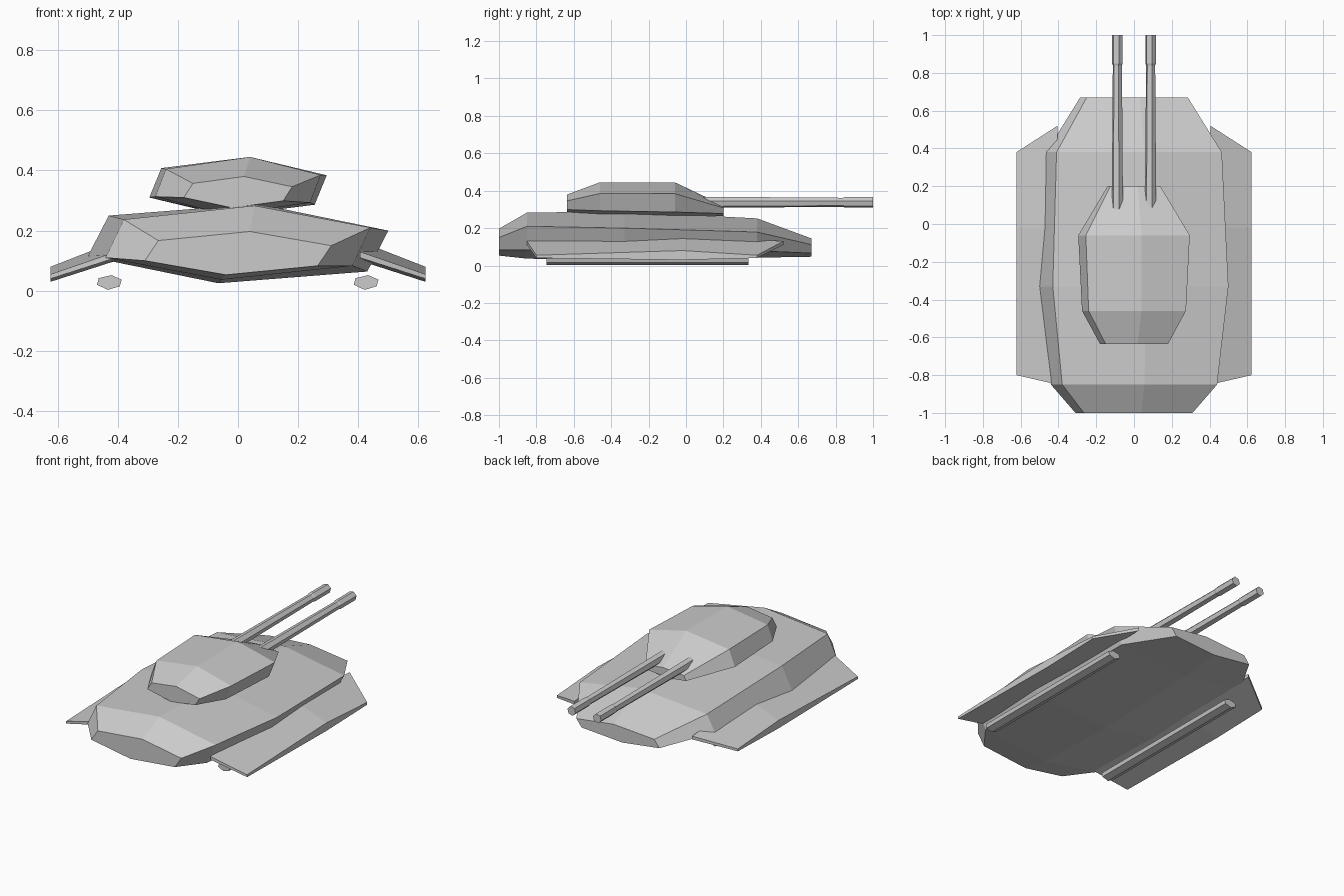
import bpy
import bmesh
import math

cube = bpy.data.objects.get("Cube")
if cube:
    bpy.data.objects.remove(cube, do_unlink=True)

grey = bpy.data.materials.new("plain grey")
grey.use_nodes = True
COLOUR = (0.6, 0.6, 0.6, 1)
grey.diffuse_color = COLOUR
grey.node_tree.nodes["Principled BSDF"].inputs["Base Color"].default_value = COLOUR


def loft(name, rings):
    """Join rings of points into a closed, flat-faced body."""
    bm = bmesh.new()
    loops = [[bm.verts.new(p) for p in ring] for ring in rings]
    n = len(loops[0])
    for a, b in zip(loops, loops[1:]):
        for i in range(n):
            j = (i + 1) % n
            bm.faces.new((a[i], a[j], b[j], b[i]))
    bm.faces.new(loops[0])
    bm.faces.new(loops[-1])
    bmesh.ops.recalc_face_normals(bm, faces=bm.faces)
    mesh = bpy.data.meshes.new(name)
    bm.to_mesh(mesh)
    bm.free()
    mesh.materials.append(grey)
    obj = bpy.data.objects.new(name, mesh)
    bpy.context.collection.objects.link(obj)
    return obj


def skewed_ring(y, mid, *half):
    """Six-sided section: three points and their opposites through the middle."""
    pts = list(half) + [(-x, 2 * mid - z) for x, z in half]
    return [(x, y, z) for x, z in pts]


def hexagon(x, y, z, r):
    angles = [math.radians(60 * i + 15) for i in range(6)]
    return [(x + r * math.cos(a), y, z + r * math.sin(a)) for a in angles]


# Hull: lower left edge, upper left edge and top ridge at each station
loft("hull", [
    skewed_ring(-1.00, 0.125, (-0.31, 0.10), (-0.265, 0.167), (0.04, 0.197)),
    skewed_ring(-0.85, 0.16, (-0.44, 0.11), (-0.38, 0.237), (0.055, 0.283)),
    skewed_ring(-0.33, 0.157, (-0.50, 0.114), (-0.43, 0.25), (0.065, 0.289)),
    skewed_ring(0.38, 0.147, (-0.465, 0.115), (-0.41, 0.215), (0.055, 0.252)),
    skewed_ring(0.67, 0.096, (-0.285, 0.08), (-0.25, 0.126), (0.03, 0.145)),
])

# Turret
loft("turret", [
    skewed_ring(-0.635, 0.328, (-0.18, 0.31), (-0.15, 0.357), (0.02, 0.38)),
    skewed_ring(-0.46, 0.349, (-0.275, 0.313), (-0.24, 0.405), (0.04, 0.445)),
    skewed_ring(-0.06, 0.347, (-0.295, 0.31), (-0.255, 0.408), (0.04, 0.445)),
    skewed_ring(0.20, 0.294, (-0.14, 0.28), (-0.125, 0.31), (0.02, 0.322)),
])

for side, sign in (("left", 1), ("right", -1)):
    # Gun barrel with a slightly wider muzzle
    x = 0.088 * sign
    loft(side + "_barrel", [hexagon(x, y, 0.338, r) for y, r in
         ((0.05, 0.031), (0.84, 0.025), (0.85, 0.029), (1.0, 0.029))])

    # Ground skid
    section = [(-0.042, 0.02), (-0.036, 0.042), (0.006, 0.052),
               (0.04, 0.037), (0.034, 0.015), (-0.006, 0.003)]
    loft(side + "_skid", [[(0.427 * sign + dx, y, z) for dx, z in section]
                          for y in (-0.745, 0.335)])

    # Side skirt: inner top, outer top, outer bottom, inner bottom
    stations = [(-0.85, -0.80, 0.13, 0.055, 0.04, 0.11),
                (-0.02, -0.02, 0.165, 0.08, 0.03, 0.10),
                (0.52, 0.38, 0.13, 0.055, 0.04, 0.11)]
    loft(side + "_skirt", [
        [(0.405 * sign, yi, it), (0.623 * sign, yo, ot),
         (0.623 * sign, yo, ob), (0.405 * sign, yi, ib)]
        for yi, yo, it, ot, ob, ib in stations])
